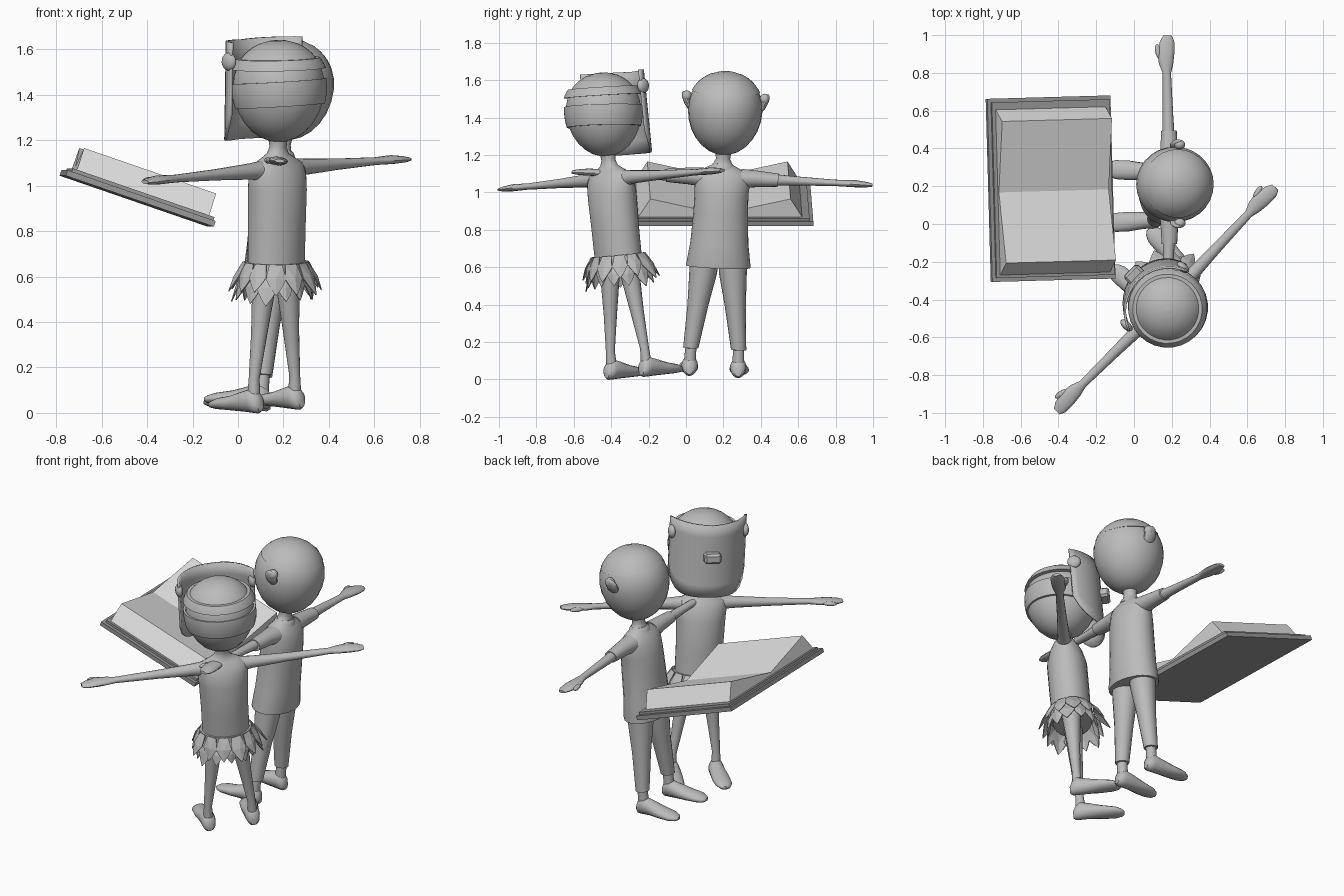
import bpy, bmesh, math, random
from math import sin, cos, pi, radians, sqrt
from mathutils import Matrix, Vector

if "Cube" in bpy.data.objects:
    bpy.data.objects.remove(bpy.data.objects["Cube"])

random.seed(4)


def material(name, v):
    m = bpy.data.materials.new(name)
    m.diffuse_color = (v, v, v, 1)
    m.use_nodes = True
    m.node_tree.nodes["Principled BSDF"].inputs["Base Color"].default_value = m.diffuse_color
    return m


GREY = material("mid_grey", 0.5)
PAPER = material("pale_paper", 0.75)
COVER = material("dark_cover", 0.32)


def finish(name, bm, M, mat=GREY, smooth=True, thick=0, closed=True):
    if closed:
        bmesh.ops.recalc_face_normals(bm, faces=bm.faces)
    bm.transform(M)
    me = bpy.data.meshes.new(name)
    bm.to_mesh(me)
    bm.free()
    me.materials.append(mat)
    if smooth:
        me.shade_smooth()
        me.set_sharp_from_angle(angle=radians(42))
    ob = bpy.data.objects.new(name, me)
    bpy.context.collection.objects.link(ob)
    if thick:
        mod = ob.modifiers.new("thickness", 'SOLIDIFY')
        mod.thickness = thick
        mod.offset = 0
    return ob


def loft(name, M, axis, sections, seg=20, mat=GREY):
    """Elliptical rings (x, y, z, a, b) stacked along an axis and capped."""
    bm = bmesh.new()
    rings = []
    for x, y, z, a, b in sections:
        ring = []
        for i in range(seg):
            c, s = a * cos(2 * pi * i / seg), b * sin(2 * pi * i / seg)
            off = {'z': (c, s, 0), 'y': (c, 0, s), 'x': (0, c, s)}[axis]
            ring.append(bm.verts.new(Vector((x, y, z)) + Vector(off)))
        rings.append(ring)
    for r0, r1 in zip(rings, rings[1:]):
        for i in range(seg):
            j = (i + 1) % seg
            bm.faces.new((r0[i], r0[j], r1[j], r1[i]))
    bm.faces.new(rings[0])
    bm.faces.new(rings[-1])
    return finish(name, bm, M, mat)


def ball(name, M, loc, size, rot=0, axis='Z'):
    bm = bmesh.new()
    bmesh.ops.create_uvsphere(bm, u_segments=14, v_segments=9, radius=1)
    T = Matrix.Translation(loc) @ Matrix.Rotation(radians(rot), 4, axis) @ Matrix.Diagonal((*size, 1))
    return finish(name, bm, M @ T)


def box(name, M, loc, size, mat=GREY, bevel=0.0):
    bm = bmesh.new()
    bmesh.ops.create_cube(bm, size=1)
    bm.transform(Matrix.Translation(loc) @ Matrix.Diagonal((*size, 1)))
    if bevel:
        bmesh.ops.bevel(bm, geom=bm.edges[:], offset=bevel, segments=1, affect='EDGES')
    return finish(name, bm, M, mat, smooth=False)


HZ = 1.44  # widest height of the head


def head_r(z):
    return 0.2 * sqrt(max(0.0, 1 - ((z - HZ) / (0.2 if z > HZ else 0.25)) ** 2))


def band(name, M, z0, z1, grow, tilt):
    """Shell following the head between two heights."""
    T = Matrix.Translation((0, 0, HZ)) @ Matrix.Rotation(radians(tilt), 4, 'Y') @ Matrix.Translation((0, 0, -HZ))
    zs = [z0 + (z1 - z0) * i / 6 for i in range(7)]
    loft(name, M @ T, 'z', [(0, 0, z, head_r(z) + grow, head_r(z) + grow) for z in zs], 28)


def figure(tag, M, reach, leg, torso):
    """Shared body, facing -x with arms spread along y."""
    head = []
    for k in range(14):
        a = radians(-80 + 169 * k / 13)
        z = HZ + sin(a) * (0.2 if a > 0 else 0.25)
        head.append((0, 0, z, head_r(z) * 1.03, head_r(z)))
    loft(tag + "_head", M, 'z', head, 28)
    loft(tag + "_torso", M, 'z', [(0, 0, z, a, b) for z, a, b in torso] + [
        (0, 0, 1.05, .098, .150), (0, 0, 1.095, .075, .138), (0, 0, 1.12, .055, .09),
        (0, 0, 1.14, .043, .052), (0, 0, 1.17, .037, .038), (0, 0, 1.2, .042, .042),
        (0, 0, 1.225, .08, .08)], 24)
    for s, side in ((1, "left"), (-1, "right")):
        n = tag + "_" + side
        # arm and flattened hand
        loft(n + "_arm", M, 'y', [
            (0, s * .10, 1.068, .045, .045), (0, s * .17, 1.07, .036, .036),
            (-.005, s * .38, 1.068, .028, .025), (-.01, s * (reach - .2), 1.066, .022, .017),
            (-.014, s * (reach - .15), 1.066, .038, .018), (-.014, s * (reach - .09), 1.066, .045, .019),
            (-.008, s * (reach - .03), 1.064, .038, .014), (-.006, s * reach, 1.063, .022, .008)], 14)
        ball(n + "_thumb", M, (-.055, s * (reach - .085), 1.064), (.016, .042, .013), s * 12)
        # leg and foot
        loft(n + "_leg", M, 'z', [(0, s * y, z, r, r) for y, z, r in leg], 16)
        loft(n + "_foot", M @ Matrix.Translation((0, s * .13, 0)), 'x', [
            (.045, 0, .03, .018, .02), (.03, 0, .042, .036, .042), (0, 0, .055, .043, .055),
            (-.05, 0, .048, .045, .047), (-.13, s * .006, .034, .052, .033),
            (-.2, s * .01, .026, .05, .025), (-.235, s * .01, .02, .034, .017),
            (-.25, s * .01, .018, .014, .008)], 16)


def pose(x, y, z, yaw, lean, roll):
    R = Matrix.Rotation
    return (Matrix.Translation((x, y, z)) @ R(radians(yaw), 4, 'Z')
            @ R(radians(lean), 4, 'Y') @ R(radians(roll), 4, 'X'))


# ---- reader in shirt and trousers
A = pose(.097, .147, .015, 0, 4.8, -2.5)
figure("reader", A, .805,
       [(.075, .64, .078), (.08, .55, .074), (.1, .38, .056), (.128, .15, .041), (.128, .148, .03), (.13, .05, .032)],
       [(.59, .122, .172), (.6, .124, .172), (.72, .118, .155), (.88, .116, .146), (.98, .112, .144)])
for s in (1, -1):
    loft("reader_sleeve", A, 'y', [(0, s * .1, 1.068, .06, .052), (0, s * .18, 1.07, .048, .045),
                                   (0, s * .3, 1.068, .041, .035)], 16)
    ball("reader_ear", A, (.01, s * .205, 1.475), (.04, .02, .056), s * -25, 'X')
    ball("reader_ear_lobe", A, (.02, s * .208, 1.5), (.03, .026, .03))
band("reader_hair", A, 1.535, 1.638, .006, 4)
loft("reader_collar", A, 'z', [(0, 0, 1.115, .062, .066), (0, 0, 1.135, .055, .06), (0, 0, 1.145, .046, .05)])

# ---- masked figure in leaf skirt
B = pose(.158, -.298, .008, -44, 4.6, 3.5)
figure("masked", B, .83,
       [(.07, .66, .06), (.075, .55, .052), (.1, .35, .036), (.128, .15, .024), (.13, .05, .03)],
       [(.58, .112, .14), (.66, .114, .138), (.8, .116, .138), (.98, .116, .144)])
band("mask_strap", B, 1.35, 1.46, .012, -6)
band("head_band", B, 1.515, 1.56, .024, -3)
band("hair_cap", B, 1.55, 1.638, .006, -3)
loft("skirt_belt", B, 'z', [(0, 0, .61, .125, .152), (0, 0, .66, .124, .15)])


def leaves(name, count, z, grow, flare, phase):
    bm = bmesh.new()
    for i in range(count):
        t = 2 * pi * (i + phase) / count
        out = Vector((cos(t), sin(t), 0))
        across = Vector((-sin(t), cos(t), 0))
        base = Vector(((.122 + grow) * cos(t), (.146 + grow) * sin(t), z))
        f = flare + random.uniform(-.15, .2)
        size = random.uniform(.9, 1.1)
        pts = [(-.028, 0), (.028, 0), (.044, .06), (.022, .1), (0, .13), (-.022, .1), (-.044, .06)]
        vs = [bm.verts.new(base + across * w * size + (out * f - Vector((0, 0, 1))) * l * size) for w, l in pts]
        mid = bm.verts.new(base + (out * f - Vector((0, 0, 1))) * .06 + out * .012)
        for j in range(7):
            bm.faces.new((mid, vs[j], vs[(j + 1) % 7]))
    finish(name, bm, B, smooth=False, thick=.005, closed=False)


leaves("skirt_leaves_lower", 13, .62, 0, .3, 0)
leaves("skirt_leaves_upper", 13, .66, .006, .48, .5)

# curved mask plate with rounded lower corners
bm = bmesh.new()
COLS, ROWS = 16, 6
grid = []
for i in range(COLS + 1):
    u = -1 + 2 * i / COLS
    a = radians(68) * u
    low = 1.185 + .13 * abs(u) ** 5
    top = 1.625 + .012 * abs(u)
    grid.append([bm.verts.new((-.245 * cos(a) + .015, .238 * sin(a), low + (top - low) * j / ROWS))
                 for j in range(ROWS + 1)])
for i in range(COLS):
    for j in range(ROWS):
        bm.faces.new((grid[i][j], grid[i + 1][j], grid[i + 1][j + 1], grid[i][j + 1]))
finish("mask", bm, B, thick=.012)
box("mask_nose", B, (-.25, 0, 1.435), (.065, .1, .06), bevel=.012)
ball("mask_side_knob", B, (-.1, .215, 1.55), (.04, .022, .04))
ball("mask_side_knob", B, (-.1, -.215, 1.55), (.04, .022, .04))

# ---- open book, tilted up away from the figures
K = Matrix.Translation((-.437, .187, .957)) @ Matrix.Rotation(radians(1.6), 4, 'Z') @ Matrix.Rotation(radians(19), 4, 'Y')
box("book_cover", K, (0, 0, -.014), (.69, .97, .026), COVER)
box("book_cover_lining", K, (.005, 0, .006), (.66, .93, .016), COVER)
bm = bmesh.new()
profile = [(-.44, .01), (-.375, .115), (0, .03), (.375, .115), (.44, .01), (0, .01)]
ends = [[bm.verts.new((x, y - .012, h)) for y, h in profile] for x in (-.305, .31)]
for i in range(6):
    j = (i + 1) % 6
    bm.faces.new((ends[0][i], ends[0][j], ends[1][j], ends[1][i]))
for e in ends:  # each end is two quads meeting at the spine
    bm.faces.new((e[0], e[1], e[2], e[5]))
    bm.faces.new((e[2], e[3], e[4], e[5]))
finish("book_pages", bm, K, PAPER, smooth=False)
